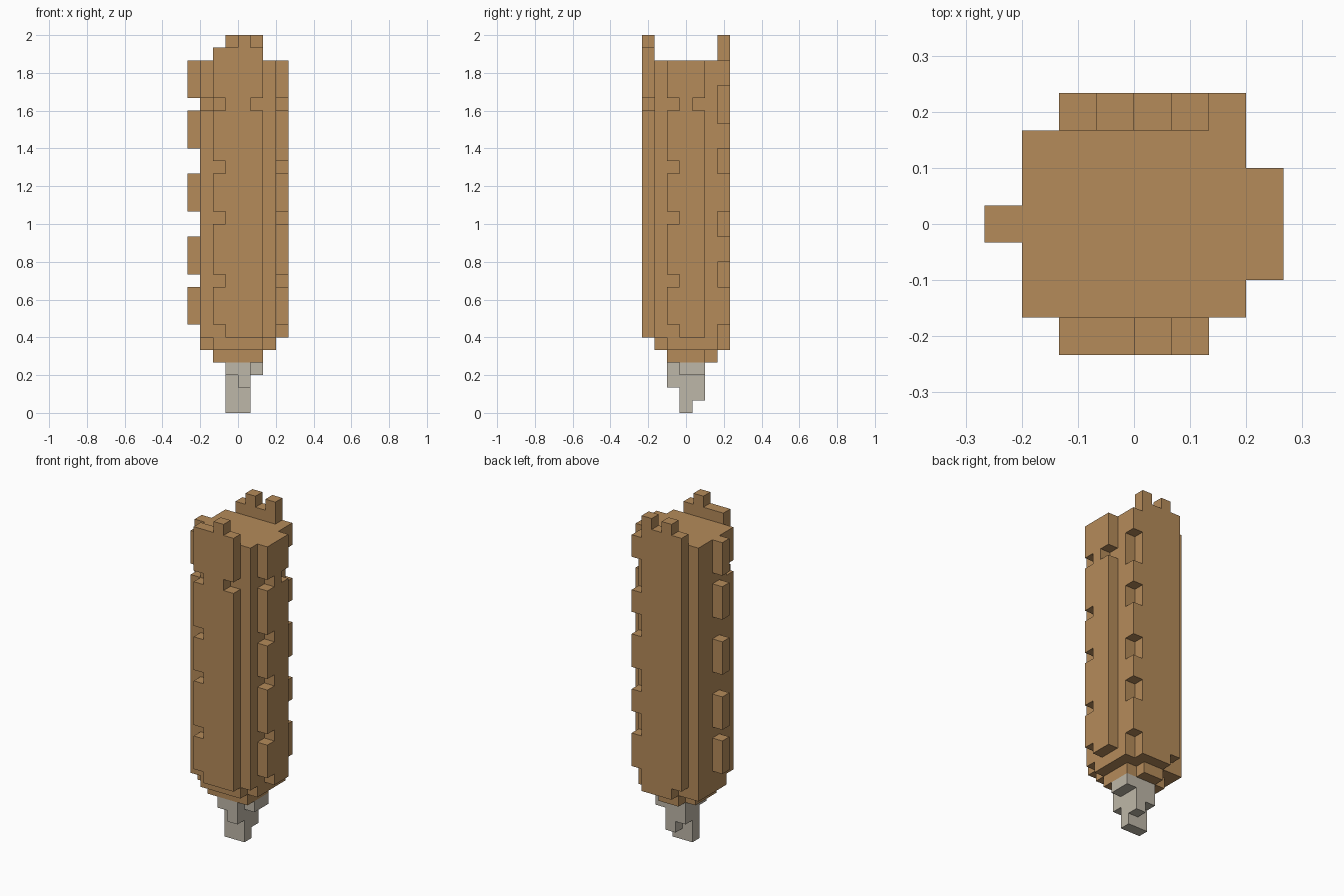
import bpy
import bmesh
from mathutils import Vector

default = bpy.data.objects.get("Cube")
if default:
    bpy.data.objects.remove(default, do_unlink=True)

U = 2 / 30                      # side of one block
HALF_DEPTH = 3.5                # half the depth, in blocks


def material(name, colour):
    m = bpy.data.materials.new(name)
    m.use_nodes = True
    m.diffuse_color = (*colour, 1)
    m.node_tree.nodes["Principled BSDF"].inputs["Base Color"].default_value = (*colour, 1)
    return m


TAN = material("tan crust", (0.462, 0.258, 0.102))
GREY = material("pale grey stick", (0.515, 0.474, 0.392))


def box(x, y, z):
    """Block cells between the given (low, high) bounds."""
    return {(i, j, k) for i in range(*x) for j in range(*y) for k in range(*z)}


# Core, with one missing corner block and a tapered underside
core = box((-3, 3), (1, 6), (6, 28)) - box((-3, -2), (1, 2), (24, 25))
core_base = box((-3, 3), (2, 6), (5, 6)) | box((-2, 2), (1, 2), (5, 6))
core_base |= box((-2, 2), (2, 5), (4, 5)) | box((-1, 1), (5, 6), (4, 5))

# Front panel and left panel share the same notch rows
front_panel = box((-2, 2), (0, 1), (6, 29)) | box((0, 1), (0, 1), (29, 30))
left_panel = box((3, 4), (2, 5), (6, 28))
for k in (6, 10, 15, 19, 24):
    front_panel -= box((-2, -1), (0, 1), (k, k + 1))
    left_panel -= box((3, 4), (2, 3), (k, k + 1))
front_panel -= box((1, 2), (0, 1), (24, 25))
left_panel -= box((3, 4), (4, 5), (24, 25))

# Back panel with two top bumps and a broken side strip
back_panel = box((-2, 2), (6, 7), (6, 29)) | box((-1, 2), (6, 7), (5, 6))
for i in (-1, 1):
    back_panel |= box((i, i + 1), (6, 7), (29, 30))
for span in ((7, 10), (12, 14), (16, 19), (21, 23), (26, 28)):
    back_panel |= box((2, 3), (6, 7), span)

# Row of studs on the right side
right_studs = set()
for k in (7, 11, 16, 21, 25):
    right_studs |= box((-4, -3), (3, 4), (k, k + 3))

# Stick, stepping in towards the foot
stick = box((-1, 1), (3, 4), (0, 4)) | box((-1, 1), (4, 5), (2, 4))
stick |= box((-1, 1), (2, 3), (3, 4)) | box((0, 1), (2, 3), (2, 3))
stick |= box((1, 2), (3, 5), (3, 4)) | box((0, 1), (4, 5), (1, 2))

parts = {
    "core": (core, TAN),
    "core_base": (core_base, TAN),
    "front_panel": (front_panel, TAN),
    "left_panel": (left_panel, TAN),
    "back_panel": (back_panel, TAN),
    "right_studs": (right_studs, TAN),
    "stick": (stick, GREY),
}
solid = set().union(*(cells for cells, _ in parts.values()))


def build(name, cells, mat):
    """Skin the exposed block sides and merge them into flat faces."""
    bm = bmesh.new()
    corners = {}

    def corner(p):
        key = tuple(round(c) for c in p)
        if key not in corners:
            corners[key] = bm.verts.new((key[0] * U, (key[1] - HALF_DEPTH) * U, key[2] * U))
        return corners[key]

    for cell in sorted(cells):
        for axis in range(3):
            for sign in (-1, 1):
                n, a, b = Vector(), Vector(), Vector()
                n[axis] = sign
                a[(axis + 1) % 3] = 0.5
                b[(axis + 2) % 3] = 0.5 * sign
                if tuple(round(c) for c in Vector(cell) + n) in solid:
                    continue
                mid = Vector(cell) + Vector((0.5, 0.5, 0.5)) + n * 0.5
                bm.faces.new([corner(mid + s) for s in (-a - b, a - b, a + b, b - a)])
    bmesh.ops.dissolve_limit(bm, angle_limit=0.01, verts=bm.verts[:], edges=bm.edges[:])
    mesh = bpy.data.meshes.new(name)
    bm.to_mesh(mesh)
    bm.free()
    mesh.materials.append(mat)
    bpy.context.collection.objects.link(bpy.data.objects.new(name, mesh))


for name, (cells, mat) in parts.items():
    build(name, cells, mat)
